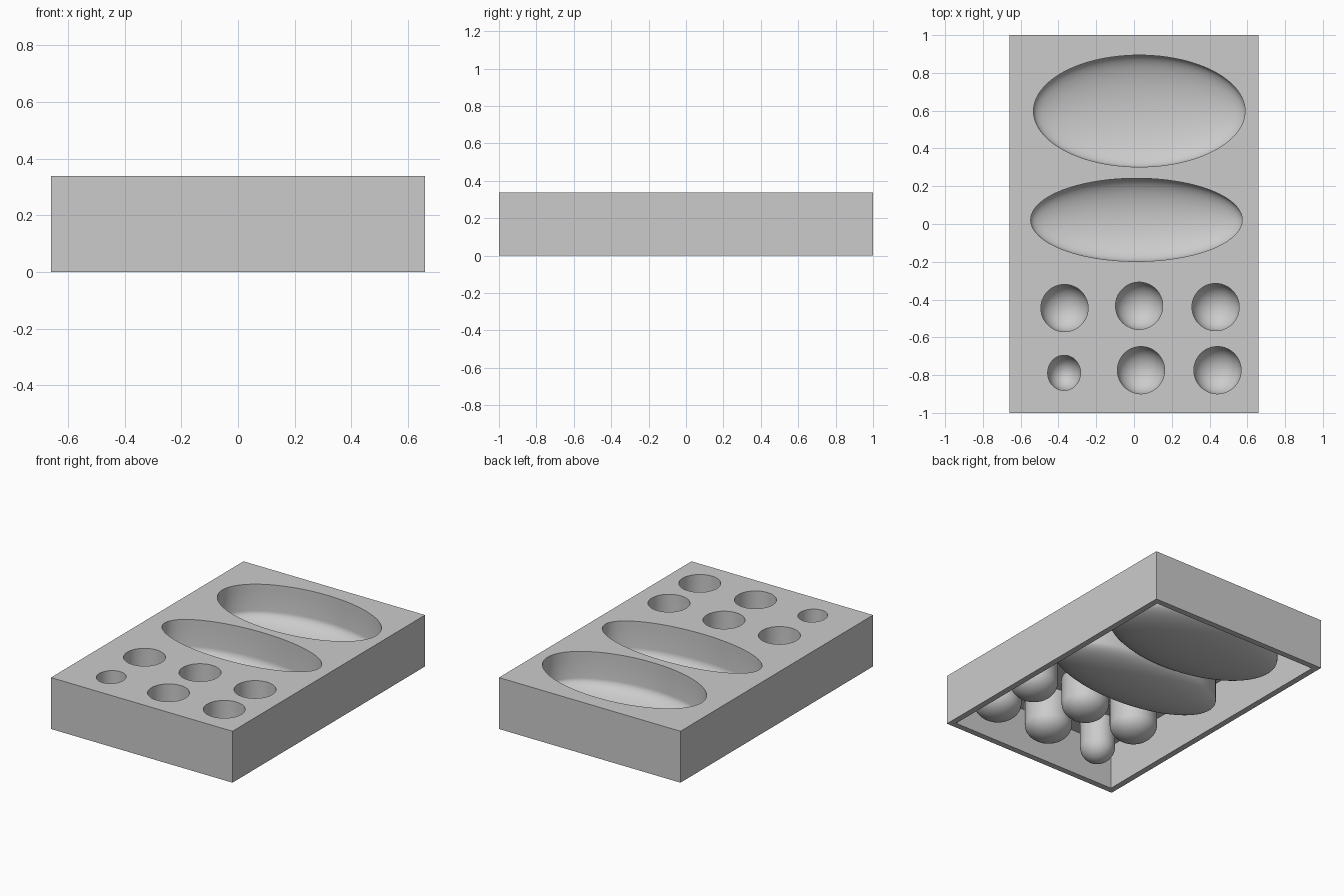
import bpy
import bmesh
from math import cos, sin, pi

if "Cube" in bpy.data.objects:
    bpy.data.objects.remove(bpy.data.objects["Cube"], do_unlink=True)

WIDTH, LENGTH, HEIGHT = 1.32, 2.0, 0.338
WALL = 0.04
ROOF = HEIGHT - WALL
SIDES, RINGS = 96, 16
# height where each rounded floor begins, and how far it drops
INSIDE = (0.163, 0.11)
OUTSIDE = (0.125, 0.107)

grey = bpy.data.materials.new("plain grey")
grey.use_nodes = True
grey.diffuse_color = (0.6, 0.6, 0.6, 1)
grey.node_tree.nodes["Principled BSDF"].inputs["Base Color"].default_value = (0.6, 0.6, 0.6, 1)


def finish(name, bm):
    bmesh.ops.recalc_face_normals(bm, faces=bm.faces)
    mesh = bpy.data.meshes.new(name)
    bm.to_mesh(mesh)
    bm.free()
    obj = bpy.data.objects.new(name, mesh)
    bpy.context.collection.objects.link(obj)
    mesh.materials.append(grey)
    return obj


def shade(obj):
    bpy.ops.object.select_all(action='DESELECT')
    obj.select_set(True)
    bpy.context.view_layer.objects.active = obj
    bpy.ops.object.shade_smooth_by_angle(angle=pi / 6)


def box(name, width, length, bottom, top):
    bm = bmesh.new()
    bmesh.ops.create_cube(bm, size=1)
    for v in bm.verts:
        v.co = (v.co.x * width, v.co.y * length, bottom if v.co.z < 0 else top)
    return finish(name, bm)


def ring(bm, x, y, rx, ry, z):
    angles = [2 * pi * i / SIDES for i in range(SIDES)]
    return [bm.verts.new((x + rx * cos(a), y + ry * sin(a), z)) for a in angles]


def bridge(bm, a, b):
    for i in range(SIDES):
        j = (i + 1) % SIDES
        bm.faces.new((a[i], a[j], b[j], b[i]))


def cut(target, cutter):
    mod = target.modifiers.new("cut", 'BOOLEAN')
    mod.operation, mod.solver, mod.object = 'DIFFERENCE', 'EXACT', cutter
    bpy.context.view_layer.objects.active = target
    bpy.ops.object.modifier_apply(modifier=mod.name)
    bpy.data.objects.remove(cutter, do_unlink=True)


def cup(name, x, y, rx, ry, skin):
    # straight walls down to the spring height, then a rounded floor
    bm = bmesh.new()
    rims = []
    for t, (spring, depth) in ((0, INSIDE), (skin, OUTSIDE)):
        first = last = ring(bm, x, y, rx + t, ry + t, ROOF)
        for k in range(RINGS):
            a = pi / 2 * k / RINGS
            level = ring(bm, x, y, (rx + t) * cos(a), (ry + t) * cos(a),
                         spring - depth * sin(a))
            bridge(bm, last, level)
            last = level
        tip = bm.verts.new((x, y, spring - depth))
        for i in range(SIDES):
            bm.faces.new((last[i], last[(i + 1) % SIDES], tip))
        rims.append(first)
    bridge(bm, *rims)
    shade(finish(name, bm))


# open-bottomed tray
tray = box("tray", WIDTH, LENGTH, 0, HEIGHT)
cut(tray, box("cavity", WIDTH - 2 * WALL, LENGTH - 2 * WALL, -0.1, ROOF))

# pockets: name, centre, radii, skin thickness
pockets = [
    ("large_oval_pocket", 0.028, 0.598, 0.56, 0.296, 0.05),
    ("slim_oval_pocket", 0.013, 0.022, 0.56, 0.22, 0.05),
    ("small_round_pocket", -0.37, -0.788, 0.087, 0.093, 0.018),
]
for i, (x, y) in enumerate([(-0.368, -0.445), (0.027, -0.433), (0.432, -0.44),
                            (0.037, -0.774), (0.442, -0.774)]):
    pockets.append((f"round_pocket_{i + 1}", x, y, 0.125, 0.125, 0.02))

for name, x, y, rx, ry, skin in pockets:
    # opening through the top plate
    bm = bmesh.new()
    low, high = (ring(bm, x, y, rx, ry, z) for z in (ROOF - 0.1, HEIGHT + 0.1))
    bridge(bm, low, high)
    bm.faces.new(low)
    bm.faces.new(high)
    cut(tray, finish("opening", bm))
    cup(name, x, y, rx, ry, skin)
shade(tray)
